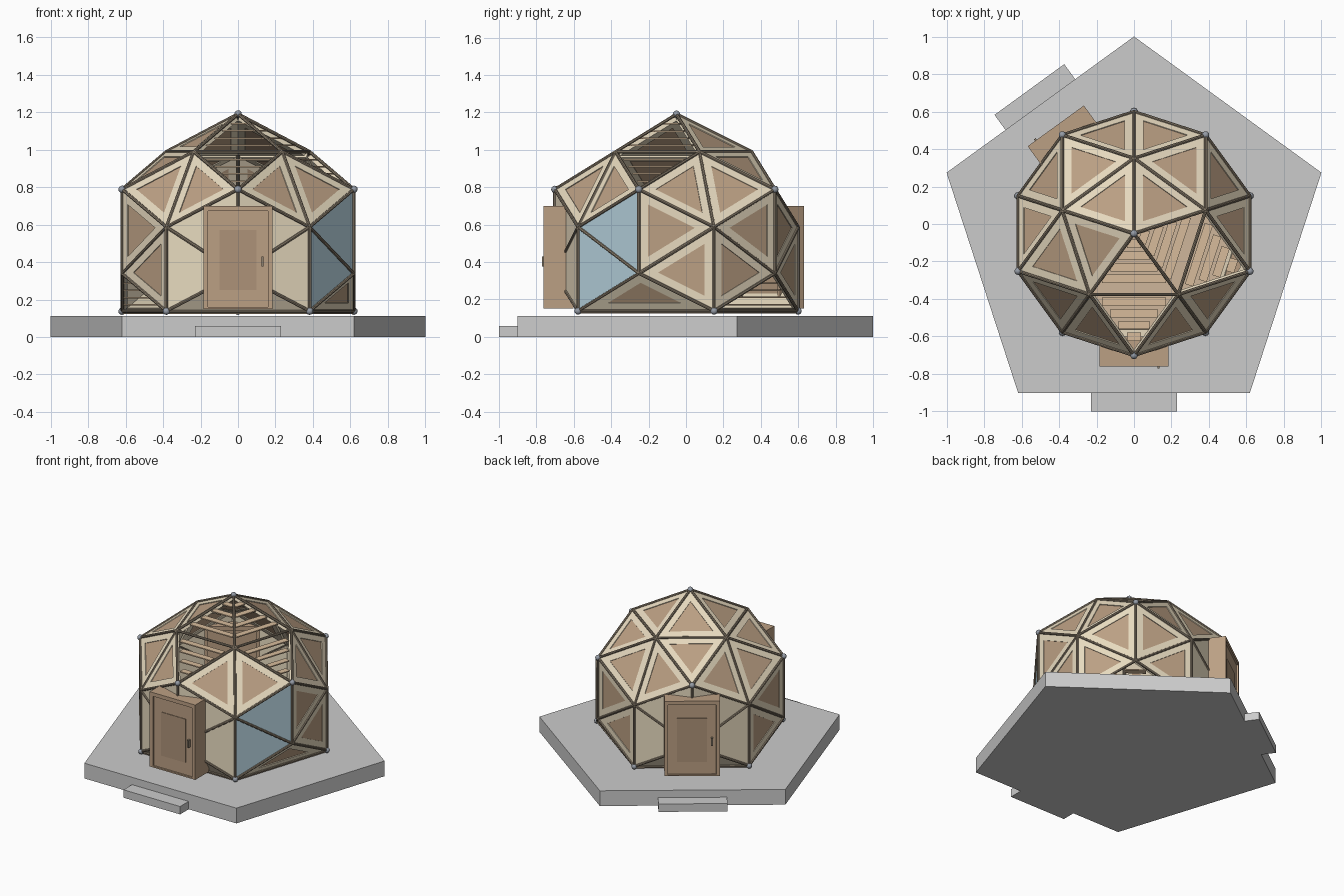
import bpy, bmesh, math
from mathutils import Vector, Matrix

if "Cube" in bpy.data.objects:
    bpy.data.objects.remove(bpy.data.objects["Cube"])

C = Vector((0, -0.051, 0.463))          # dome centre
R5, R3 = 0.727, 0.662                   # five-way and three-way corner radii


def mat(name, rgb):
    m = bpy.data.materials.new(name)
    m.diffuse_color = (*rgb, 1)
    m.use_nodes = True
    m.node_tree.nodes["Principled BSDF"].inputs["Base Color"].default_value = m.diffuse_color
    return m


cream = mat("cream_timber", (0.80, 0.70, 0.52))
brown = mat("brown_panel", (0.50, 0.35, 0.23))
dark = mat("dark_strut", (0.27, 0.22, 0.16))
steel = mat("steel", (0.30, 0.33, 0.38))
blue = mat("glass", (0.45, 0.62, 0.70))
slatm = mat("slat_wood", (0.68, 0.50, 0.33))
floorm = mat("floor_wood", (0.62, 0.47, 0.33))
leafm = mat("door_inset", (0.42, 0.29, 0.19))


def finish(name, bm, m=None):
    bmesh.ops.recalc_face_normals(bm, faces=bm.faces)
    me = bpy.data.meshes.new(name)
    bm.to_mesh(me)
    bm.free()
    ob = bpy.data.objects.new(name, me)
    bpy.context.collection.objects.link(ob)
    if m:
        me.materials.append(m)
    return ob


def box(bm, lo, hi, M=Matrix()):
    lo, hi = Vector(lo), Vector(hi)
    T = Matrix.Translation((lo + hi) / 2) @ Matrix.Diagonal((*(hi - lo), 1))
    bmesh.ops.create_cube(bm, size=1, matrix=M @ T)


def prism(bm, pts, offs):
    """Solid between a polygon and its copy shifted by offs."""
    a = [bm.verts.new(p) for p in pts]
    b = [bm.verts.new(p + offs) for p in pts]
    bm.faces.new(a)
    bm.faces.new(b[::-1])
    n = len(pts)
    for i in range(n):
        bm.faces.new((a[i], b[i], b[(i + 1) % n], a[(i + 1) % n]))


def inset(t, d):
    """Shrink a triangle by distance d from each edge."""
    l = [(t[1] - t[2]).length, (t[2] - t[0]).length, (t[0] - t[1]).length]
    s = sum(l)
    ic = (t[0] * l[0] + t[1] * l[1] + t[2] * l[2]) / s
    r = (t[1] - t[0]).cross(t[2] - t[0]).length / s
    return [ic + (p - ic) * (1 - d / r) for p in t]


def outward(t):
    n = (t[1] - t[0]).cross(t[2] - t[0]).normalized()
    return n if n.dot(t[0] - C) > 0 else -n


def pt(deg, elev, r):
    a, e = math.radians(deg), math.radians(elev)
    return C + Vector((math.cos(a) * math.cos(e), math.sin(a) * math.cos(e), math.sin(e))) * r


apex = C + Vector((0, 0, R5))
ring1 = lambda a: pt(a, 52.62, R3)
icoU = lambda a: pt(a, 26.565, R5)
mid2 = lambda a: pt(a, 10.81, R3)
mid3 = lambda a: pt(a, -10.81, R3)
icoL = lambda a: pt(a, -26.565, R5)

frames, panels, walls = bmesh.new(), bmesh.new(), bmesh.new()
glass, slats, struts, balls = (bmesh.new() for _ in range(4))


def panel(t):
    """Triangular timber frame with a recessed brown board."""
    n = outward(t)
    o, i = inset(t, 0.009), inset(t, 0.05)
    for k in range(3):
        j = (k + 1) % 3
        prism(frames, [o[k], o[j], i[j], i[k]], n * -0.03)
    prism(panels, [p - n * 0.005 for p in i], n * -0.02)


def plain(t):
    prism(walls, inset(t, 0.006), outward(t) * -0.02)


def pane(t):
    prism(glass, [p - outward(t) * 0.004 for p in inset(t, 0.004)], outward(t) * -0.01)


def louvre(t, depth=0.045):
    """Horizontal slats across a triangle; t[1]-t[2] is the level edge."""
    n = outward(t)
    h = Vector((n.x, n.y, 0)).normalized()
    for f in (0.24, 0.43, 0.62, 0.81):
        a, b = t[0].lerp(t[1], f), t[0].lerp(t[2], f)
        w = (b - a).normalized() * 0.02
        a, b = a + w, b - w
        prism(slats, [a - h * depth, b - h * depth, b, a], Vector((0, 0, -0.008)))


edges = set()


def strut(p, q):
    key = tuple(sorted((tuple(round(v, 3) for v in p), tuple(round(v, 3) for v in q))))
    if key in edges:
        return
    edges.add(key)
    d = q - p
    M = Matrix.Translation((p + q) / 2) @ d.to_track_quat('Z', 'Y').to_matrix().to_4x4()
    bmesh.ops.create_cone(struts, cap_ends=True, segments=8, radius1=0.009, radius2=0.009,
                          depth=d.length, matrix=M)


def rhombus(kind, a, s, b, u):
    """a, b: five-way corners; s, u: three-way corners (split line)."""
    for t in ([a, s, u], [b, s, u]):
        kind(t)
    for p, q in ((a, s), (s, b), (b, u), (u, a), (s, u)):
        strut(p, q)


# dome panels, five sectors; sector angle a points at an upper five-way corner
DOORS = (-90, 126)
for k in range(5):
    a = -90 + 72 * k
    lo, hi = a - 36, a + 36
    rhombus(louvre if k < 2 else panel, apex, ring1(lo), icoU(a), ring1(hi))
    rhombus(panel, icoU(a), ring1(hi), icoU(a + 72), mid2(hi))
    door = a in DOORS
    rhombus(plain if door else pane if k == 1 else panel, icoU(a), mid2(lo), icoL(lo), mid3(a))
    rhombus(plain if door else panel, icoU(a), mid2(hi), icoL(hi), mid3(a))
    (plain if door else panel if k == 1 else louvre)([mid3(a), icoL(lo), icoL(hi)])
    strut(icoL(lo), icoL(hi))
    for p in (icoU(a), icoL(hi)):
        bmesh.ops.create_icosphere(balls, subdivisions=2, radius=0.02, matrix=Matrix.Translation(p))
bmesh.ops.create_icosphere(balls, subdivisions=2, radius=0.02, matrix=Matrix.Translation(apex))

finish("panel_frames", frames, cream)
finish("panel_boards", panels, brown)
finish("door_walls", walls, cream)
finish("window", glass, blue)
finish("louvre_slats", slats, slatm)
finish("struts", struts, dark)
hubs = finish("hubs", balls, steel)
for f in hubs.data.polygons:
    f.use_smooth = True

# pentagonal slab and wooden floor
bm = bmesh.new()
prism(bm, [Vector((1.0515 * math.cos(math.radians(90 + 72 * i)),
                   C.y + 1.0515 * math.sin(math.radians(90 + 72 * i)), 0)) for i in range(5)],
      Vector((0, 0, 0.112)))
finish("slab", bm)
bm = bmesh.new()
prism(bm, [icoL(90 + 72 * i) for i in range(5)], Vector((0, 0, -0.014)))
finish("floor", bm, floorm)

# doors and steps: built facing front, then turned about the dome axis
for label, ang in (("front", 0), ("back", 216)):
    M = Matrix.Translation((0, C.y, 0)) @ Matrix.Rotation(math.radians(ang), 4, 'Z')
    parts = {
        "step": (None, [((-0.23, -0.95, 0), (0.23, -0.845, 0.058))]),
        "door_frame": (brown, [((-0.185, -0.71, 0.15), (-0.16, -0.55, 0.70)),
                               ((0.16, -0.71, 0.15), (0.185, -0.55, 0.70)),
                               ((-0.16, -0.71, 0.672), (0.16, -0.55, 0.70)),
                               ((-0.16, -0.71, 0.15), (0.16, -0.55, 0.16))]),
        "door_leaf": (brown, [((-0.16, -0.698, 0.16), (0.16, -0.56, 0.672))]),
        "door_inset": (leafm, [((-0.1, -0.702, 0.25), (0.1, -0.69, 0.57))]),
        "door_handle": (dark, [((0.125, -0.72, 0.375), (0.137, -0.69, 0.43))]),
    }
    for name, (m, boxes) in parts.items():
        bm = bmesh.new()
        for lo, hi in boxes:
            box(bm, lo, hi, M)
        finish(label + "_" + name, bm, m)
